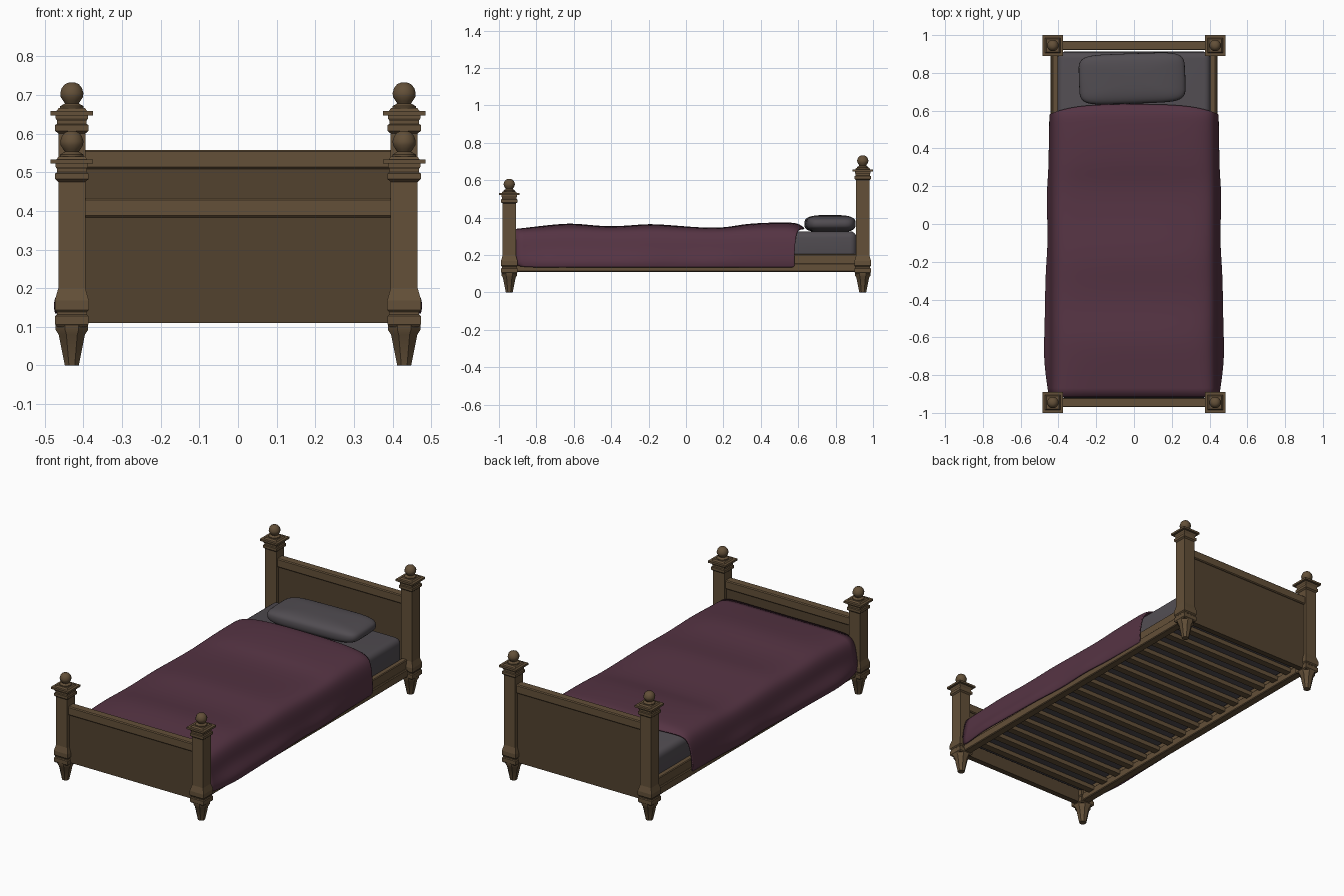
import bpy, bmesh, math
from mathutils import Matrix

cube = bpy.data.objects.get("Cube")
if cube:
    bpy.data.objects.remove(cube, do_unlink=True)


def material(name, rgb):
    m = bpy.data.materials.new(name)
    m.use_nodes = True
    m.diffuse_color = (*rgb, 1)
    m.node_tree.nodes["Principled BSDF"].inputs["Base Color"].default_value = (*rgb, 1)
    return m


wood = material("brown wood", (0.125, 0.08, 0.04))
panel_wood = material("dark panel wood", (0.085, 0.054, 0.028))
plum = material("plum blanket", (0.092, 0.034, 0.057))
grey = material("grey linen", (0.082, 0.073, 0.083))


def finish(bm, name, mat, smooth=None):
    bmesh.ops.recalc_face_normals(bm, faces=bm.faces)
    me = bpy.data.meshes.new(name)
    bm.to_mesh(me)
    bm.free()
    me.materials.append(mat)
    if smooth:
        me.shade_smooth()
        me.set_sharp_from_angle(angle=math.radians(smooth))
    ob = bpy.data.objects.new(name, me)
    bpy.context.collection.objects.link(ob)
    return ob


def box(name, mat, x, y, z, bevel=0.0, segments=1, smooth=None):
    """Box from (min, max) pairs on each axis."""
    bm = bmesh.new()
    bmesh.ops.create_cube(bm, size=1)
    for v in bm.verts:
        v.co = [(a + b) / 2 + c * (b - a) for (a, b), c in zip((x, y, z), v.co)]
    if bevel:
        bmesh.ops.bevel(bm, geom=bm.edges[:], offset=bevel, segments=segments,
                        profile=0.5, affect='EDGES')
    return finish(bm, name, mat, smooth)


def turned(name, mat, profile, sides, x, y, lift=0.0, smooth=None):
    """Stack of rings (half width, height); four sides give a square post."""
    bm = bmesh.new()
    grow = 1 / math.cos(math.pi / sides)
    rings = []
    for r, z in profile:
        ring = []
        for i in range(sides):
            a = (i + 0.5) * math.tau / sides
            ring.append(bm.verts.new((x + r * grow * math.cos(a),
                                      y + r * grow * math.sin(a), z + lift)))
        rings.append(ring)
    for low, high in zip(rings, rings[1:]):
        for i in range(sides):
            j = (i + 1) % sides
            bm.faces.new((low[i], low[j], high[j], high[i]))
    bm.faces.new(rings[0])
    bm.faces.new(rings[-1])
    return finish(bm, name, mat, smooth)


# Corner posts: leg, square base, shaft, capital and finial
leg = [(0.018, 0), (0.034, 0.08), (0.042, 0.092), (0.042, 0.108)]
base = [(0.038, 0.1), (0.043, 0.106), (0.043, 0.128), (0.039, 0.132), (0.039, 0.138),
        (0.044, 0.144), (0.044, 0.168), (0.035, 0.2)]
capital = [(0.035, 0.475), (0.043, 0.482), (0.043, 0.497), (0.038, 0.5), (0.038, 0.508),
           (0.042, 0.514), (0.042, 0.522), (0.055, 0.522), (0.055, 0.533),
           (0.04, 0.533), (0.034, 0.541)]
finial = [(0.03, 0.54), (0.03, 0.546), (0.018, 0.553), (0.022, 0.559), (0.029, 0.57),
          (0.03, 0.58), (0.026, 0.593), (0.018, 0.603), (0.008, 0.607)]
POST_X, POST_Y, HEAD_LIFT = 0.43, 0.945, 0.125

for end, ysign, lift in (("foot", -1, 0), ("head", 1, HEAD_LIFT)):
    y = ysign * POST_Y
    for side, xsign in (("left", 1), ("right", -1)):
        x = xsign * POST_X
        tag = f"{end}_{side}"
        turned(tag + "_leg", wood, leg, 8, x, y, smooth=35)
        shaft = base + [(r, z + lift) for r, z in capital]
        turned(tag + "_post", wood, shaft, 4, x, y)
        turned(tag + "_finial", wood, finial, 12, x, y, lift, smooth=50)
    # Board between the posts, with its top rail
    box(end + "_panel", panel_wood, (-0.405, 0.405), (y - 0.016, y + 0.016), (0.11, 0.4 + lift))
    box(end + "_top_rail", wood, (-0.405, 0.405), (y - 0.025, y + 0.025),
        (0.383 + lift, 0.433 + lift), bevel=0.005)

# Side rails and their lower trim
for side, s in (("left", 1), ("right", -1)):
    span = (-0.92, 0.92)
    box(side + "_rail", wood, sorted((s * 0.4, s * 0.432)), span, (0.115, 0.205), bevel=0.004)
    box(side + "_rail_trim", wood, sorted((s * 0.395, s * 0.441)), span, (0.11, 0.155), bevel=0.004)

# Slats
SLATS = 16
for i in range(SLATS):
    y = -0.83 + i * 1.66 / (SLATS - 1)
    box(f"slat_{i + 1}", wood, (-0.41, 0.41), (y - 0.02, y + 0.02), (0.135, 0.16))

# Mattress
box("mattress", grey, (-0.405, 0.405), (-0.92, 0.912), (0.16, 0.327),
    bevel=0.035, segments=4, smooth=40)


# Pillow: a cushion-shaped rounded block
def soft(c, power):
    return math.copysign(abs(c) ** power, c)


bm = bmesh.new()
bmesh.ops.create_uvsphere(bm, u_segments=40, v_segments=20, radius=1)
for v in bm.verts:
    flat = math.hypot(v.co.x, v.co.y)
    if flat > 1e-5:
        ring = soft(flat, 0.6)
        v.co.x, v.co.y = (0.282 * ring * soft(v.co.x / flat, 0.35),
                          0.133 * ring * soft(v.co.y / flat, 0.35))
    v.co.z = 0.047 * soft(v.co.z, 0.7)
bm.transform(Matrix.Translation((-0.01, 0.77, 0.367)) @ Matrix.Rotation(0.035, 4, 'Z'))
finish(bm, "pillow", grey, 80)

# Blanket: stations along the bed as (y, half width at hem, lift of the top)
stations = [(-0.915, 0.45, -0.01), (-0.73, 0.48, 0.012), (-0.6, 0.476, 0.024),
            (-0.45, 0.472, 0.002), (-0.3, 0.47, 0.008), (-0.2, 0.464, 0.02),
            (-0.05, 0.453, 0.008), (0.1, 0.465, -0.004), (0.22, 0.458, -0.002),
            (0.3, 0.452, 0.016), (0.42, 0.45, 0.024), (0.54, 0.447, 0.026),
            (0.6, 0.447, 0.022), (0.632, 0.447, -0.004)]
section = [(0, 0.345), (0.14, 0.345), (0.28, 0.344), (0.37, 0.34), (0.415, 0.323),
           (0.433, 0.28), (0.441, 0.22)]
bm = bmesh.new()
rows = []
for y, w, lift in stations:
    half = [(x, z + lift * max(0, 1 - (x / 0.45) ** 4)) for x, z in section]
    half += [(w, 0.168), (w - 0.008, 0.135)]
    full = [(-x, z) for x, z in reversed(half[1:])] + half
    row = []
    for x, z in full:
        # The head end slants back towards the hem
        slant = 0.055 * min(1, abs(x) / 0.45) ** 4 * max(0, y / 0.632) ** 4
        row.append(bm.verts.new((x, y - slant, z)))
    rows.append(row)
for a, b in zip(rows, rows[1:]):
    for i in range(len(a) - 1):
        bm.faces.new((a[i], a[i + 1], b[i + 1], b[i]))
blanket = finish(bm, "blanket", plum, 80)
sub = blanket.modifiers.new("soften", 'SUBSURF')
sub.levels = sub.render_levels = 2
thick = blanket.modifiers.new("thickness", 'SOLIDIFY')
thick.thickness = 0.008
thick.offset = 0
